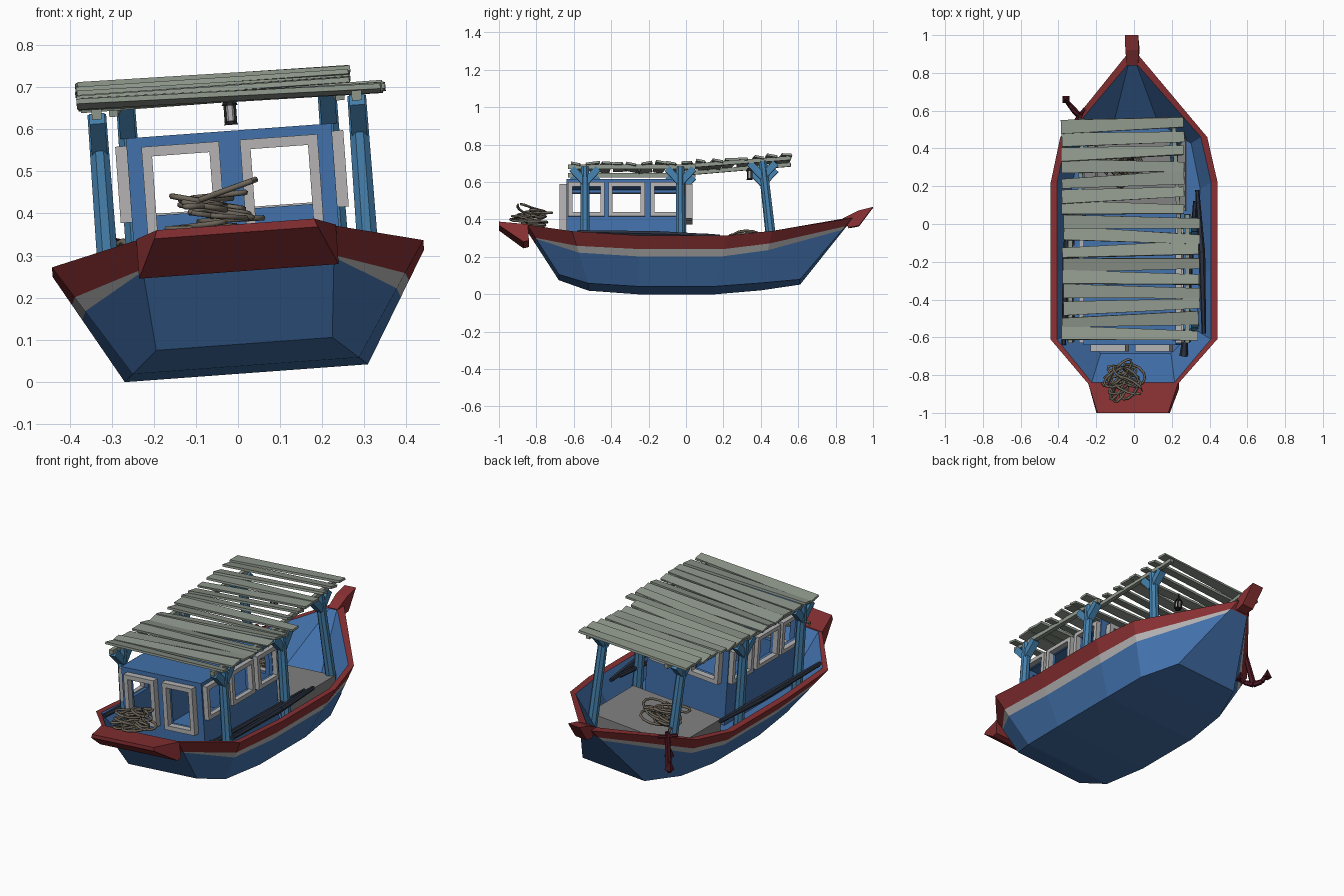
import bpy, bmesh, math, random
from mathutils import Matrix, Vector

if "Cube" in bpy.data.objects:
    bpy.data.objects.remove(bpy.data.objects["Cube"])

random.seed(4)
# The whole boat lists slightly to one side
LIST = Matrix.Translation((0.02, 0, 0.02)) @ Matrix.Rotation(-math.radians(4.2), 4, 'Y')


def mat(name, c):
    m = bpy.data.materials.new(name)
    m.diffuse_color = (*c, 1)
    m.use_nodes = True
    m.node_tree.nodes["Principled BSDF"].inputs["Base Color"].default_value = m.diffuse_color
    return m


BLUE = mat("hull_blue", (.055, .165, .41))
RED = mat("rail_red", (.25, .03, .033))
PALE = mat("pale_trim", (.46, .45, .45))
DECK = mat("deck_grey", (.22, .22, .22))
POST = mat("post_blue", (.06, .22, .42))
PLANK = mat("weathered_plank", (.27, .31, .26))
ROPE = mat("rope", (.15, .13, .10))
DARK = mat("dark_wood", (.023, .03, .05))
IRON = mat("anchor_red", (.07, .008, .015))
BLACK = mat("lantern_metal", (.015, .015, .015))


def place(name, data, m=None):
    ob = bpy.data.objects.new(name, data)
    bpy.context.collection.objects.link(ob)
    ob.matrix_world = LIST
    if m:
        data.materials.append(m)
    return ob


def finish(bm, name, m=None):
    bmesh.ops.recalc_face_normals(bm, faces=bm.faces)
    me = bpy.data.meshes.new(name)
    bm.to_mesh(me)
    bm.free()
    return place(name, me, m)


def box(bm, xr, yr, zr):
    c = Vector([(r[0] + r[1]) / 2 for r in (xr, yr, zr)])
    s = [r[1] - r[0] for r in (xr, yr, zr)]
    bmesh.ops.create_cube(bm, size=1, matrix=Matrix.Translation(c) @ Matrix.Diagonal((*s, 1)))


def slab(bm, axis, p, u, z):
    box(bm, p, u, z) if axis == 'x' else box(bm, u, p, z)


def bar(bm, a, b, r1, r2=None, n=8):
    a, b = Vector(a), Vector(b)
    d = b - a
    M = Matrix.Translation((a + b) / 2) @ d.to_track_quat('Z', 'Y').to_matrix().to_4x4()
    M = M @ Matrix.Rotation(math.pi / n, 4, 'Z')
    bmesh.ops.create_cone(bm, cap_ends=True, segments=n, radius1=r1, radius2=r1 if r2 is None else r2,
                          depth=d.length, matrix=M)


def tube(name, pts, r, m):
    cu = bpy.data.curves.new(name, 'CURVE')
    cu.dimensions = '3D'
    cu.bevel_depth, cu.bevel_resolution = r, 1
    sp = cu.splines.new('POLY')
    sp.points.add(len(pts) - 1)
    for p, q in zip(sp.points, pts):
        p.co = (*q, 1)
    cu.use_fill_caps = True
    return place(name, cu, m)


# Hull: (sheer y, half beam, z), (chine y, half width, z), red drop, stripe drop
stations = [((-.85, .235, .335), (-.68, .21, .07), .07, .075),
            ((-.61, .443, .285), (-.52, .27, .018), .075, .11),
            ((-.25, .443, .262), (-.25, .29, 0), .07, .108),
            ((.22, .443, .262), (.15, .29, 0), .07, .108),
            ((.46, .39, .29), (.40, .27, .02), .065, .10),
            ((.89, .035, .385), (.61, .19, .045), .045, .065)]
bm = bmesh.new()
rings = []
for k, (s, c, d1, d2) in enumerate(stations):
    s, c = Vector(s), Vector(c)
    h = s.z - c.z
    inset = .034 if 0 < k < 5 else .015
    dy, fy = {0: (.012, .04), 5: (-.04, -.15)}.get(k, (0, 0))
    prof = [c, s.lerp(c, d2 / h), s.lerp(c, d1 / h), s,
            s + Vector((dy, -inset, 0)), s.lerp(c, (s.z - .14) / h) + Vector((fy, -.03, 0))]
    rings.append([[bm.verts.new((sx * p.y, p.x, p.z)) for p in prof] for sx in (1, -1)])
look = [0, 1, 2, 2, 0]
for (r1, l1), (r2, l2) in zip(rings, rings[1:]):
    for A, B in ((r1, r2), (l1, l2)):
        for i in range(5):
            bm.faces.new((A[i], A[i + 1], B[i + 1], B[i])).material_index = look[i]
    for i in (0, 5):
        bm.faces.new((r1[i], r2[i], l2[i], l1[i]))
for R, L in (rings[0], rings[-1]):
    for i in range(5):
        bm.faces.new((R[i], R[i + 1], L[i + 1], L[i])).material_index = (0, 0, 2, 2, 0)[i]
hull = finish(bm, "hull", BLUE)
hull.data.materials.append(PALE)
hull.data.materials.append(RED)


# Stern block and prow: side profiles (y, half width, z)
def wedge(name, prof, m):
    bm = bmesh.new()
    R, L = [[bm.verts.new((sx * w, y, z)) for y, w, z in prof] for sx in (1, -1)]
    bm.faces.new(R)
    bm.faces.new(L[::-1])
    n = len(prof)
    for i in range(n):
        j = (i + 1) % n
        bm.faces.new((R[i], R[j], L[j], L[i]))
    finish(bm, name, m)


wedge("stern_block", [(-.845, .238, .337), (-1, .188, .355), (-1, .195, .335), (-.87, .238, .243), (-.84, .238, .25)], RED)
wedge("prow", [(.84, .03, .385), (.92, .035, .425), (1, .035, .445), (.925, .035, .345), (.87, .03, .335)], RED)

# Foredeck platform
bm = bmesh.new()
box(bm, (-.27, .27), (.07, .46), (.13, .215))
finish(bm, "foredeck_platform", DECK)


# Cabin walls with openings, plus pale window frames
def wall(bm, axis, p, u, z, holes, hz):
    slab(bm, axis, p, u, (z[0], hz[0]))
    slab(bm, axis, p, u, (hz[1], z[1]))
    edges = [u[0]] + [e for h in holes for e in h] + [u[1]]
    for a, b in zip(edges[::2], edges[1::2]):
        slab(bm, axis, p, (a, b), hz)


def frame(bm, axis, p, u, z, w=.024):
    for a, b in ((u[0], u[0] + w), (u[1] - w, u[1])):
        slab(bm, axis, p, (a, b), z)
    for a, b in ((z[0], z[0] + w), (z[1] - w, z[1])):
        slab(bm, axis, p, (u[0] + w, u[1] - w), (a, b))


def shrink(rs):
    return [(a + .018, b - .018) for a, b in rs]


cab, fr = bmesh.new(), bmesh.new()
Z = (.13, .555)
box(cab, (-.245, .245), (-.64, 0), (.555, .578))
ends = [(-.21, -.025), (.025, .21)]
sides = [(-.63, -.435), (-.415, -.22), (-.19, -.005)]
for p, pf, fz in (((-.64, -.62), (-.675, -.64), (.30, .555)), ((-.02, 0), (0, .035), (.37, .555))):
    wall(cab, 'y', p, (-.245, .245), Z, shrink(ends), (fz[0] + .02, fz[1] - .02))
    for u in ends:
        frame(fr, 'y', pf, u, fz)
for sx in (1, -1):
    order = lambda a, b: tuple(sorted((sx * a, sx * b)))
    wall(cab, 'x', order(.225, .245), (-.62, -.02), Z, shrink(sides[:2]) + [(-.17, -.03)], (.395, .54))
    for u in sides:
        frame(fr, 'x', order(.245, .272), u, (.378, .56), .022)
finish(cab, "cabin", BLUE)
finish(fr, "window_frames", PALE)

# Roof posts with forked braces
for label, x, y0, y1, top in (("front", .31, -.54, -.54, .64), ("middle", .31, -.03, -.03, .64), ("rear", .24, .47, .41, .675)):
    for side, sx in (("right", 1), ("left", -1)):
        bm = bmesh.new()
        bar(bm, (sx * x, y0, .14), (sx * x, y1, top), .028, .024)
        for d in (-1, 1):
            bar(bm, (sx * x, y1, top - .085), (sx * x, y1 + d * .07, top - .01), .026, n=4)
        finish(bm, f"{label}_{side}_post", POST)


# Roof beams and loose planks
def roof_z(y):
    return .658 + max(0, y + .05) * .085


bm = bmesh.new()
for sx in (1, -1):
    bar(bm, (sx * .31, -.63, .64), (sx * .31, .05, .64), .017, n=4)
    bar(bm, (sx * .27, -.06, .642), (sx * .24, .56, .692), .015, n=4)
finish(bm, "roof_beams", PLANK)
N = 16
for i in range(N):
    y = -.583 + i * (1.11 / (N - 1))
    bm = bmesh.new()
    half = .325 if y > .05 else .362
    box(bm, (-half, half), (-.037, .037), (-.006, .006))
    flip = random.choice((1, 1, -1))
    for v in bm.verts:
        if v.co.x * flip > 0:
            v.co.y *= random.uniform(.62, .78)
    M = (Matrix.Translation((.012 - (.04 if y > .05 else 0) + random.uniform(-.006, .006), y,
                             roof_z(y) + random.uniform(-.001, .005)))
         @ Matrix.Rotation(random.uniform(-.05, .05), 4, 'Z')
         @ Matrix.Rotation(random.uniform(0, .02), 4, 'Y')
         @ Matrix.Rotation(random.uniform(-.22, .22), 4, 'X'))
    bm.transform(M)
    finish(bm, f"roof_plank_{i + 1}", PLANK)


# Rope heaps: random stacked loops, rising to one side
def heap(name, c, rx, ry, height, loops):
    pts = []
    for k in range(loops):
        t = k / loops
        cx, cy = random.uniform(-.4, .4) * rx, random.uniform(-.4, .4) * ry
        ax, ay = rx * random.uniform(.3, .65), ry * random.uniform(.3, .65)
        tilt, turn, skew = random.uniform(-.3, .3), random.uniform(0, 6.28), random.uniform(.5, 2.6)
        for j in range(12):
            a = turn + j * math.tau / 12
            u, v = ax * math.cos(a), ay * math.sin(a + skew - 1.57)
            pts.append((c[0] + cx + u, c[1] + cy + v, max(c[2], c[2] + t * height + tilt * u)))
    tube(name, pts, .007, ROPE)


heap("stern_rope", (-.05, -.835, .352), .14, .125, .09, 12)
heap("foredeck_rope", (-.09, .31, .225), .14, .13, .09, 11)
tube("anchor_rope", [(-.18, .38, .235), (-.22, .44, .29), (-.27, .53, .335), (-.29, .57, .325)], .007, ROPE)

# Anchor hung over the bow
bm = bmesh.new()
top, low = Vector((-.28, .57, .34)), Vector((-.325, .6, .155))
bar(bm, top, low, .013, .017, 6)
side = Vector((.62, .78, 0)).normalized()
out = Vector((-.78, .62, 0)).normalized()
st = top.lerp(low, .12)
bar(bm, st - side * .05, st + side * .05, .01, n=6)
for d in (-1, 1):
    a = low + out * d * .045 + side * d * .01 + Vector((0, 0, .015))
    b = low + out * d * .07 + side * d * .02 + Vector((0, 0, .065))
    bar(bm, low, a, .016, .013, 6)
    bar(bm, a, b, .013, .009, 6)
    bar(bm, b - Vector((0, 0, .03)), b + Vector((0, 0, .02)), .026, .002, 4)
finish(bm, "anchor", IRON)

# Oars and poles lying along the side decks
bm = bmesh.new()
bar(bm, (.27, -.62, .25), (.325, .12, .27), .012, n=6)
bar(bm, (.262, -.70, .245), (.27, -.60, .25), .024, .014, 6)
finish(bm, "oar", DARK)
for name, sx in (("right_pole", 1), ("left_pole", -1)):
    bm = bmesh.new()
    bar(bm, (sx * .372, -.58 if sx > 0 else -.64, .285), (sx * .36, -.15, .275), .012, .018, 6)
    bar(bm, (sx * .36, -.15, .275), (sx * .335, .18, .265), .018, .011, 6)
    finish(bm, name, DARK)

# Hanging lantern
lx, ly = .007, .34
bm = bmesh.new()
bar(bm, (lx, ly, .592), (lx, ly, .602), .018, .014)
bar(bm, (lx, ly, .638), (lx, ly, .655), .021, .012)
bar(bm, (lx, ly, .655), (lx, ly, .69), .004)
for k in range(4):
    a = k * math.pi / 2 + .78
    x, y = lx + .017 * math.cos(a), ly + .017 * math.sin(a)
    bar(bm, (x, y, .598), (x, y, .642), .004, n=4)
finish(bm, "lantern_frame", BLACK)
bm = bmesh.new()
bar(bm, (lx, ly, .602), (lx, ly, .638), .014)
finish(bm, "lantern_glass", PALE)
